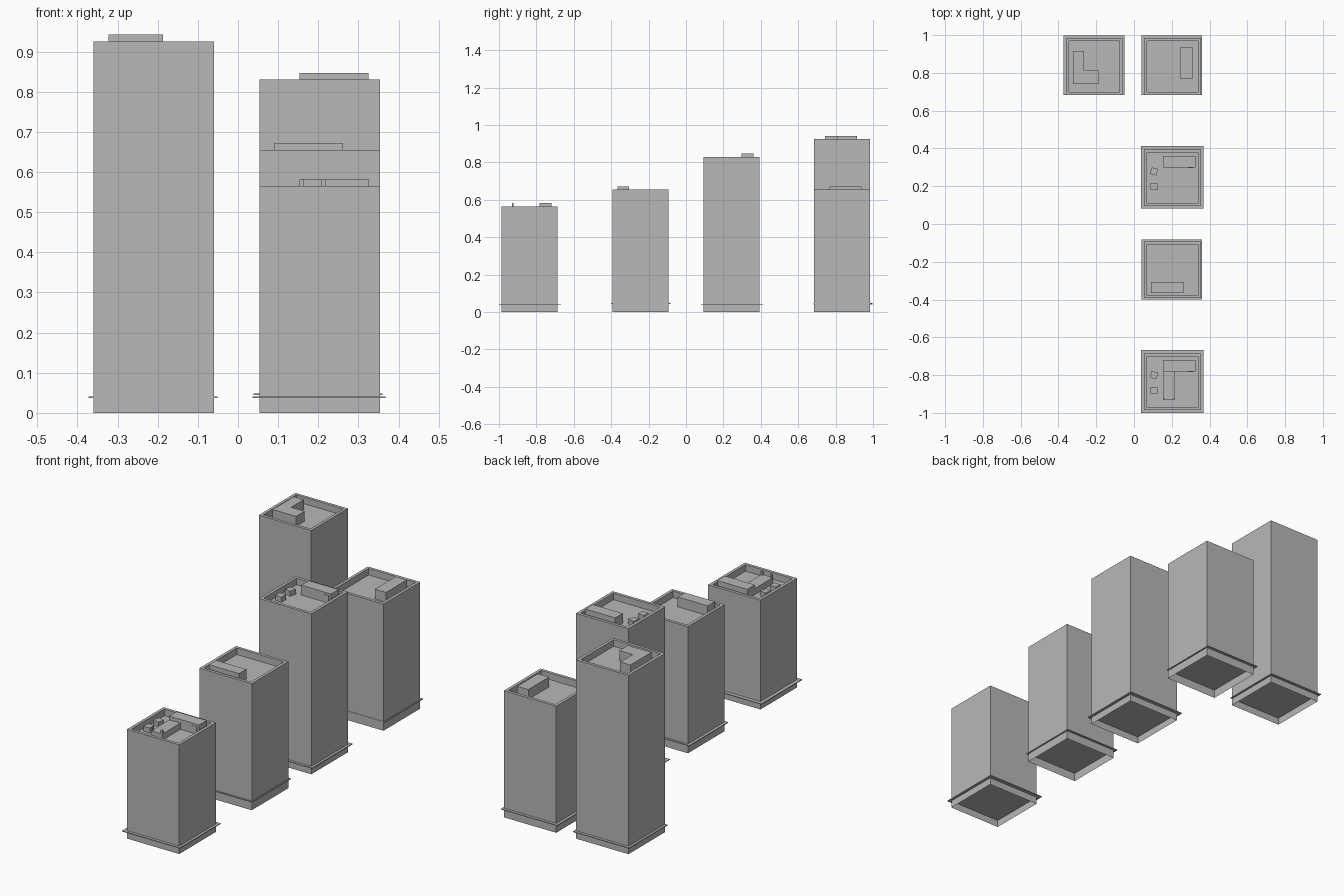
import bpy, bmesh
from mathutils import Matrix, Vector

if "Cube" in bpy.data.objects:
    bpy.data.objects.remove(bpy.data.objects["Cube"], do_unlink=True)

grey = bpy.data.materials.new("concrete_grey")
grey.use_nodes = True
COLOUR = (0.48, 0.48, 0.48, 1)
grey.diffuse_color = COLOUR
grey.node_tree.nodes["Principled BSDF"].inputs["Base Color"].default_value = COLOUR

SIZE, RIM, RECESS, RISE = 0.30, 0.022, 0.034, 0.017


def finish(name, bm):
    mesh = bpy.data.meshes.new(name)
    bm.to_mesh(mesh)
    bm.free()
    mesh.materials.append(grey)
    obj = bpy.data.objects.new(name, mesh)
    bpy.context.collection.objects.link(obj)
    return obj


def cube_mesh(lo, hi, turn=0.0):
    lo, hi = Vector(lo), Vector(hi)
    bm = bmesh.new()
    move = Matrix.Translation((lo + hi) / 2) @ Matrix.Rotation(turn, 4, "Z")
    bmesh.ops.create_cube(bm, size=1, matrix=move @ Matrix.Diagonal((*(hi - lo), 1)))
    return bm


def box(name, lo, hi, turn=0.0):
    return finish(name, cube_mesh(lo, hi, turn))


def prism(name, outline, z0, z1):
    # Extrude a flat outline upward
    bm = bmesh.new()
    face = bm.faces.new([bm.verts.new((x, y, z0)) for x, y in outline])
    top = bmesh.ops.extrude_face_region(bm, geom=[face])["geom"]
    bmesh.ops.translate(bm, vec=(0, 0, z1 - z0),
                        verts=[v for v in top if isinstance(v, bmesh.types.BMVert)])
    bmesh.ops.recalc_face_normals(bm, faces=bm.faces)
    return finish(name, bm)


def tower(name, cx, cy, height, ledge_z, ledge_x, ledge_y):
    # Shaft with an open base and a roof sunk behind a parapet
    h = SIZE / 2
    bm = cube_mesh((cx - h, cy - h, 0), (cx + h, cy + h, height))
    bm.normal_update()
    roof = max(bm.faces, key=lambda f: f.normal.z)
    base = min(bm.faces, key=lambda f: f.normal.z)
    bmesh.ops.delete(bm, geom=[base], context="FACES_ONLY")
    bmesh.ops.inset_region(bm, faces=[roof], thickness=RIM)
    inner = bmesh.ops.extrude_face_region(bm, geom=[roof])["geom"]
    bmesh.ops.delete(bm, geom=[roof], context="FACES_ONLY")
    bmesh.ops.translate(bm, vec=(0, 0, -RECESS),
                        verts=[v for v in inner if isinstance(v, bmesh.types.BMVert)])
    finish(name + "_shaft", bm)
    # Slab that closes the base and projects as a ledge
    box(name + "_ledge", (ledge_x[0], ledge_y[0], ledge_z),
        (ledge_x[1], ledge_y[1], ledge_z + 0.004))


def roof_units(name, x, y, floor):
    # Two small plant units, one turned
    for label, dy, turn in (("turned", 0.04, -0.25), ("straight", -0.04, 0)):
        box(f"{name}_{label}_unit", (x - 0.018, y + dy - 0.018, floor),
            (x + 0.018, y + dy + 0.018, floor + 0.026), turn)


def stair_house(name, y0, y1, height):
    # Long roof block with a door on its front
    floor = height - RECESS
    box(name + "_stair_house", (0.153, y0, floor), (0.325, y1, height + RISE))
    box(name + "_door", (0.285, y0 - 0.002, floor), (0.312, y0, height + 0.006))


# Tallest tower with an L-shaped roof block
tower("tall_tower", -0.21, 0.834, 0.925, 0.037, (-0.372, -0.051), (0.682, 0.998))
x0, x1, x2, y0, y1, y2 = -0.322, -0.264, -0.187, 0.742, 0.812, 0.915
prism("tall_tower_roof_block",
      [(x0, y0), (x2, y0), (x2, y1), (x1, y1), (x1, y2), (x0, y2)],
      0.925 - RECESS, 0.925 + RISE)

# Two medium towers with plain roof blocks
tower("back_tower", 0.204, 0.834, 0.655, 0.044, (0.039, 0.36), (0.682, 0.998))
box("back_tower_roof_block", (0.246, 0.768, 0.655 - RECESS), (0.31, 0.938, 0.655 + RISE))
tower("middle_tower", 0.204, -0.243, 0.655, 0.044, (0.039, 0.36), (-0.4, -0.082))
box("middle_tower_roof_block", (0.09, -0.365, 0.655 - RECESS), (0.262, -0.306, 0.655 + RISE))

# Two towers with stair houses and plant units
tower("high_tower", 0.204, 0.244, 0.83, 0.037, (0.036, 0.367), (0.081, 0.412))
stair_house("high_tower", 0.298, 0.36, 0.83)
roof_units("high_tower", 0.106, 0.238, 0.83 - RECESS)

tower("front_tower", 0.204, -0.836, 0.565, 0.037, (0.036, 0.367), (-1.0, -0.667))
stair_house("front_tower", -0.782, -0.72, 0.565)
roof_units("front_tower", 0.106, -0.84, 0.565 - RECESS)

# Low wing of the front stair house with two end posts
box("front_tower_low_wing", (0.153, -0.93, 0.565 - RECESS), (0.218, -0.782, 0.563))
for side, x in (("right", 0.153), ("left", 0.208)):
    box(f"front_tower_{side}_post", (x, -0.93, 0.563), (x + 0.01, -0.922, 0.565 + RISE))
